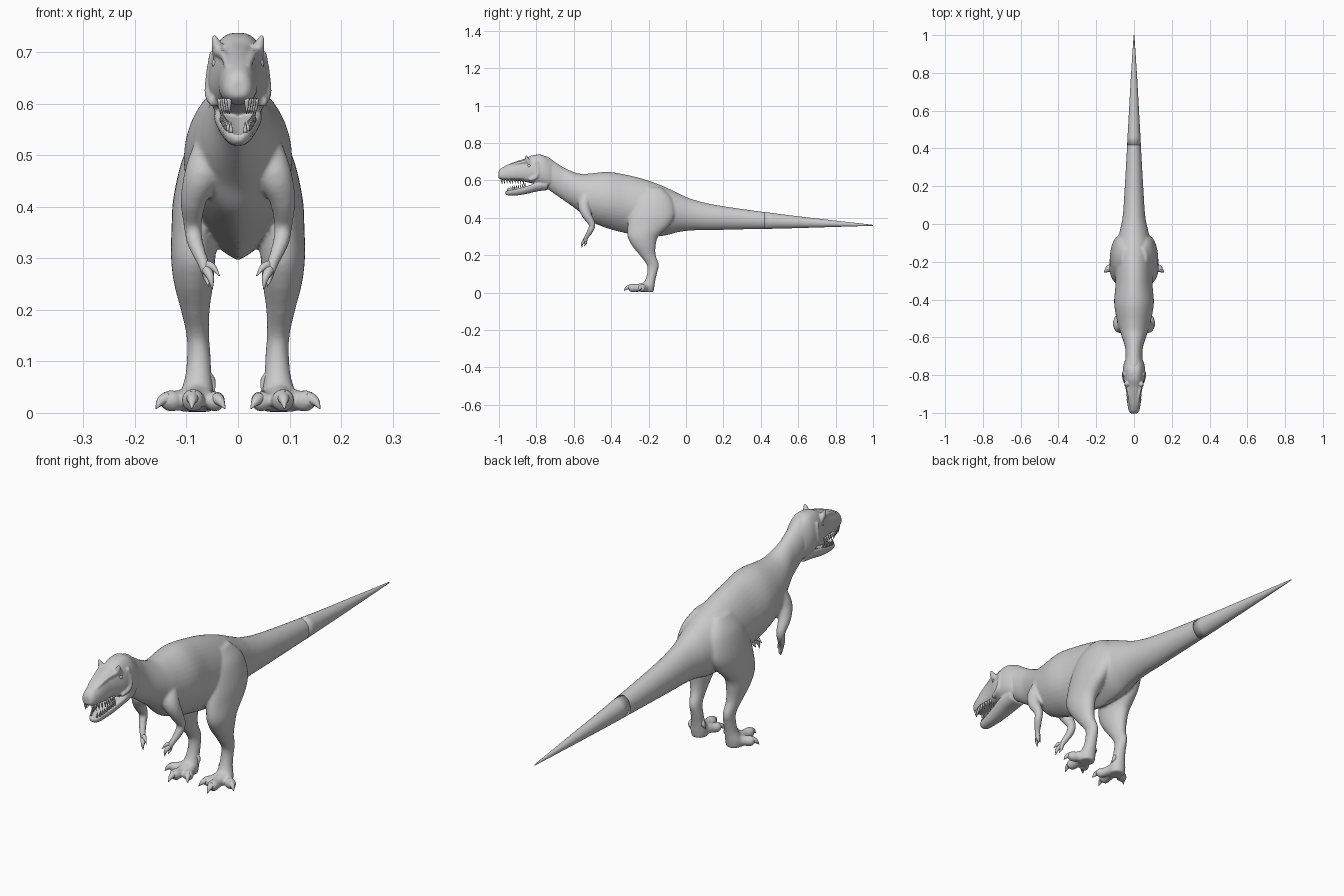
import bpy, bmesh, math
from mathutils import Vector

grey = bpy.data.materials.new("grey_skin")
grey.diffuse_color = (0.6, 0.6, 0.6, 1)


def spline(pts, steps):
    """Catmull-Rom interpolation of tuples of any length."""
    out = []
    for i in range(len(pts) - 1):
        a, b, c, d = pts[max(i - 1, 0)], pts[i], pts[i + 1], pts[min(i + 2, len(pts) - 1)]
        for s in range(steps):
            t = s / steps
            out.append(tuple(0.5 * (2 * q + (r - p) * t + (2 * p - 5 * q + 4 * r - w) * t * t
                                    + (3 * q - p - 3 * r + w) * t ** 3)
                             for p, q, r, w in zip(a, b, c, d)))
    return out + [tuple(pts[-1])]


def loft(bm, rings):
    """Skin closed rings and cap both ends."""
    vs = [[bm.verts.new(p) for p in ring] for ring in rings]
    n = len(vs[0])
    for a, b in zip(vs, vs[1:]):
        for i in range(n):
            bm.faces.new((a[i], a[(i + 1) % n], b[(i + 1) % n], b[i]))
    bm.faces.new(vs[0])
    bm.faces.new(vs[-1])


def section(y, top, bottom, w, power, keel=0.0, taper=0.0, dip=0.0, n=40):
    """Cross-section across the body: keel sharpens the underside, dip hollows the top."""
    mid, h, ring = (top + bottom) / 2, (top - bottom) / 2, []
    for i in range(n):
        a = 2 * math.pi * i / n
        s, c = math.sin(a), math.cos(a)
        p = power + keel * (1 - c) / 2
        x = math.copysign(abs(s) ** p, s) * w * (1 - taper * c)
        z = mid + h * c - (dip * h * (1 - abs(s)) if c > 0 else 0)
        ring.append((x, y, z))
    return ring


def tube(bm, pts, side=1, steps=5, n=14):
    """Round tube through (x, y, z, radius) points."""
    pts = spline(pts, steps)
    rings = []
    for i, p in enumerate(pts):
        t = (Vector(pts[min(i + 1, len(pts) - 1)][:3]) - Vector(pts[max(i - 1, 0)][:3])).normalized()
        u = Vector((1, 0, 0))
        u = (u - t * u.dot(t)).normalized()
        v = t.cross(u)
        ring = []
        for k in range(n):
            a = 2 * math.pi * k / n
            q = Vector(p[:3]) + (u * math.cos(a) + v * math.sin(a)) * max(p[3], 0.0006)
            ring.append((q.x * side, q.y, q.z))
        rings.append(ring)
    loft(bm, rings)


def finish(name, bm, voxel=None, smooth=5):
    bmesh.ops.recalc_face_normals(bm, faces=bm.faces[:])
    for f in bm.faces:
        f.smooth = True
    me = bpy.data.meshes.new(name)
    bm.to_mesh(me)
    bm.free()
    me.materials.append(grey)
    ob = bpy.data.objects.new(name, me)
    bpy.context.scene.collection.objects.link(ob)
    if voxel:
        m = ob.modifiers.new("fuse", 'REMESH')
        m.mode, m.voxel_size, m.use_smooth_shade = 'VOXEL', voxel, True
        m = ob.modifiers.new("soften", 'SMOOTH')
        m.factor, m.iterations = 0.5, smooth
    return ob


# Neck, torso and tail: y, top, bottom, half width
trunk = spline([
    (-.86, .71, .61, .03), (-.76, .732, .565, .046), (-.70, .698, .525, .045),
    (-.65, .667, .49, .048), (-.58, .638, .44, .07), (-.52, .636, .385, .088),
    (-.42, .645, .343, .105), (-.32, .63, .316, .098), (-.22, .605, .297, .098),
    (-.12, .568, .303, .095), (-.04, .53, .323, .076), (.04, .497, .332, .06),
    (.18, .465, .335, .05), (.5, .42, .342, .032), (.77, .388, .35, .017),
    (1, .362, .357, .002)], 8)


def trunk_rings(rows):
    return [section(y, t, b, w, 1.1, .6 * max(0, 1 - abs(y + .25) / .35)) for y, t, b, w in rows]


body = bmesh.new()
loft(body, trunk_rings([r for r in trunk if r[0] < .5]))

# Legs: x, y, z, x radius, y radius
leg = spline([
    (.045, -.18, .56, .022, .05), (.06, -.175, .50, .045, .10), (.075, -.18, .42, .05, .12),
    (.083, -.20, .36, .046, .112), (.087, -.23, .30, .043, .083), (.086, -.225, .25, .038, .063),
    (.083, -.205, .20, .028, .043), (.078, -.178, .15, .022, .033), (.076, -.18, .11, .023, .027),
    (.077, -.19, .07, .026, .027), (.08, -.203, .03, .034, .034), (.08, -.205, .002, .031, .031)], 6)
toes = [[(.08, -.21, .03, .028), (.085, -.26, .025, .021), (.088, -.297, .024, .022)],
        [(.085, -.205, .03, .026), (.115, -.225, .024, .02), (.135, -.24, .023, .021)],
        [(.075, -.205, .03, .026), (.055, -.245, .024, .019), (.042, -.27, .022, .02)]]
claws = [[(.088, -.30, .03, .013), (.089, -.318, .024, .009), (.09, -.332, .008, .001)],
         [(.137, -.241, .029, .013), (.15, -.249, .022, .009), (.159, -.257, .008, .001)],
         [(.041, -.273, .028, .012), (.034, -.286, .022, .009), (.025, -.296, .008, .001)],
         [(.062, -.19, .075, .01), (.052, -.188, .06, .009), (.046, -.196, .042, .001)]]
arm = [(.055, -.53, .52, .03), (.07, -.545, .465, .034), (.086, -.53, .415, .026),
       (.088, -.502, .365, .018), (.083, -.512, .33, .016), (.069, -.533, .295, .012),
       (.06, -.54, .272, .012)]
fingers = [[(.064, -.535, .287, .009), (.05, -.545, .284, .007), (.036, -.555, .266, .001)],
           [(.061, -.54, .278, .01), (.053, -.555, .262, .007), (.05, -.557, .24, .001)],
           [(.063, -.537, .278, .009), (.061, -.536, .262, .006), (.057, -.545, .246, .001)]]
for side in (1, -1):
    loft(body, [[(side * (x + rx * math.cos(k * math.pi / 14)), y + ry * math.sin(k * math.pi / 14), z)
                 for k in range(28)] for x, y, z, rx, ry in leg])
    for t in toes:
        # rounded toe end
        tube(body, t + [(t[-1][0] + (t[-1][0] - t[-2][0]) * .4, t[-1][1] - .012, .02, .008)], side)
    tube(body, arm, side)
finish("body", body, .0055, 6)

# Tail end
tail = bmesh.new()
loft(tail, trunk_rings([r for r in trunk if r[0] > .4]))
finish("tail_end", tail)

# Claws and fingers
for label, group in (("toe_claws", claws), ("fingers", fingers)):
    bm = bmesh.new()
    for side in (1, -1):
        for pts in group:
            tube(bm, pts, side, n=10)
    finish(label, bm)

# Skull with open lower jaw, brows and horns
head = bmesh.new()
skull = spline([
    (-1.003, .645, .615, .015), (-.99, .663, .605, .027), (-.95, .685, .599, .035),
    (-.90, .704, .597, .039), (-.86, .717, .592, .046), (-.82, .734, .583, .055),
    (-.77, .736, .572, .058), (-.73, .713, .565, .05), (-.69, .685, .565, .03)], 6)
loft(head, [section(*r, .7, taper=.14) for r in skull])
jaw = spline([
    (-.965, .546, .528, .012), (-.95, .555, .519, .023), (-.90, .568, .52, .031),
    (-.85, .584, .528, .039), (-.80, .60, .54, .046), (-.74, .605, .548, .044)], 6)
loft(head, [section(*r, .7, taper=-.1, dip=.8) for r in jaw])
for side in (1, -1):
    tube(head, [(.034, -.835, .69, .015), (.04, -.85, .71, .012), (.044, -.853, .722, .008),
                (.048, -.852, .732, .004)], side)
    tube(head, [(.04, -.84, .702, .011), (.033, -.87, .698, .009), (.025, -.91, .69, .008),
                (.018, -.96, .67, .007)], side)
    tube(head, [(.045, -.80, .70, .01), (.051, -.79, .66, .011), (.053, -.80, .62, .012),
                (.047, -.84, .602, .009)], side)
finish("head", head, .004, 3)

# Eyes
eyes = bmesh.new()
for side in (1, -1):
    g = bmesh.ops.create_uvsphere(eyes, u_segments=16, v_segments=10, radius=.01)
    bmesh.ops.translate(eyes, verts=g["verts"], vec=(side * .041, -.838, .678))
finish("eyes", eyes)

# Teeth along both jaws
teeth = bmesh.new()
for side in (1, -1):
    for i in range(9):
        f = i / 8
        y = -.988 + .115 * f
        x = .017 + .018 * min(1, f * 2)
        tube(teeth, [(x, y, .61, .005), (x, y + .002, .597, .004), (x * .97, y + .005, .58, .0005)],
             side, 2, 8)
        y = -.952 + .09 * f
        x = .014 + .018 * f ** .6
        z = .55 + .022 * f
        tube(teeth, [(x, y, z - .006, .004), (x, y, z + .004, .003), (x, y + .004, z + .015, .0005)],
             side, 2, 8)
finish("teeth", teeth)
